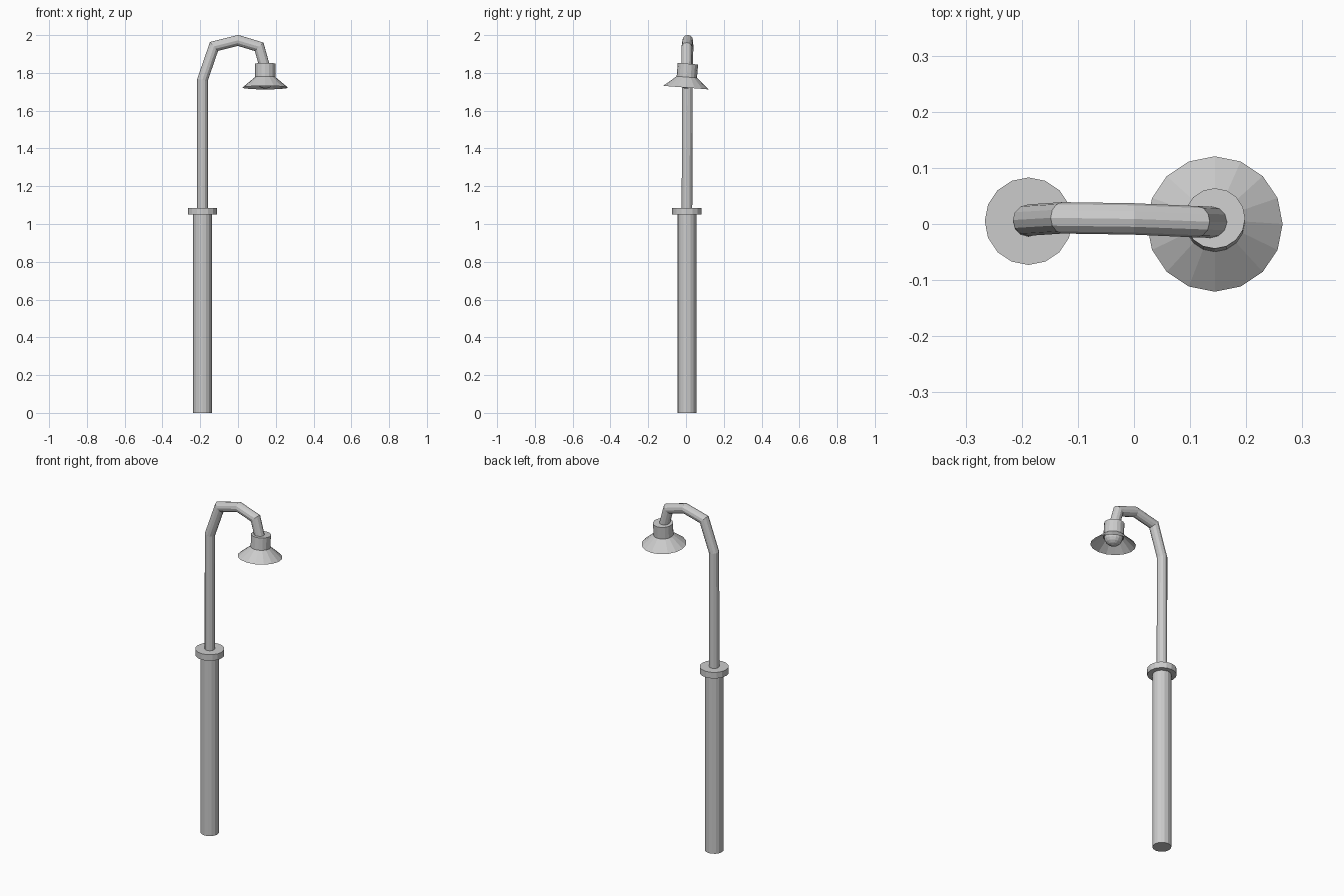
import bpy, bmesh, math
from mathutils import Vector

if "Cube" in bpy.data.objects:
    bpy.data.objects.remove(bpy.data.objects["Cube"])

SIDES = 16


def finish(name, bm):
    bmesh.ops.recalc_face_normals(bm, faces=bm.faces)
    mesh = bpy.data.meshes.new(name)
    bm.to_mesh(mesh)
    bm.free()
    obj = bpy.data.objects.new(name, mesh)
    bpy.context.collection.objects.link(obj)
    return obj


def skin(name, rings, cap_start=True, cap_end=True):
    """Join rings of points with quads, optionally closing the ends."""
    bm = bmesh.new()
    loops = [[bm.verts.new(p) for p in ring] for ring in rings]
    n = len(loops[0])
    for a, b in zip(loops, loops[1:]):
        for i in range(n):
            j = (i + 1) % n
            bm.faces.new((a[i], a[j], b[j], b[i]))
    if cap_start:
        bm.faces.new(loops[0])
    if cap_end:
        bm.faces.new(loops[-1])
    return finish(name, bm)


def lathe(name, profile, location, cap_start=True, cap_end=True, tilt=0):
    """Revolve (radius, height) pairs around a vertical axis."""
    angles = [2 * math.pi * i / SIDES for i in range(SIDES)]
    rings = [[(r * math.cos(a), r * math.sin(a), z) for a in angles]
             for r, z in profile]
    obj = skin(name, rings, cap_start, cap_end)
    obj.location = location
    obj.rotation_euler.x = tilt
    return obj


def pipe(name, path, radius, sides):
    """Sweep a round section along a path with mitred bends."""
    pts = [Vector(p) for p in path]
    dirs = [(b - a).normalized() for a, b in zip(pts, pts[1:])]
    rings = []
    for i, p in enumerate(pts):
        d0, d1 = dirs[max(i - 1, 0)], dirs[min(i, len(dirs) - 1)]
        tangent = (d0 + d1).normalized()
        across = Vector((0, 1, 0)).cross(tangent).normalized()
        side = tangent.cross(across)
        mitre = 1 / tangent.dot(d0)
        rings.append([p + radius * (across * mitre * math.cos(a) + side * math.sin(a))
                      for a in (2 * math.pi * k / sides for k in range(sides))])
    return skin(name, rings)


# Thick lower post and the collar on top of it
POST = (-0.188, 0.005, 0)
lathe("lower_post", [(0.05, 0), (0.05, 1.06)], POST)
lathe("collar", [(0.078, 1.05), (0.078, 1.086)], POST)

# Slim upper post bending over into the arm
pipe("curved_arm", [(-0.188, 0.005, 1.07), (-0.188, 0.007, 1.763),
                    (-0.127, 0.011, 1.94), (0.0, 0.009, 1.972),
                    (0.112, 0.004, 1.938), (0.142, 0.003, 1.83)], 0.028, 12)

# Slightly tilted lamp head: all parts share the rim centre as origin
HEAD = (0.144, 0.0, 1.722)
TILT = math.radians(-4.5)
lathe("lamp_socket", [(0.054, 0.042), (0.054, 0.127)], HEAD, tilt=TILT)
lathe("lamp_shade", [(0.054, 0.056), (0.121, 0)], HEAD,
      cap_start=False, cap_end=False, tilt=TILT)

# Rounded bulb below the socket
bulb_profile = [(0.05 * math.cos(t), 0.045 - 0.05 * math.sin(t))
                for t in (math.radians(d) for d in (0, 20, 40, 60, 80))]
lathe("bulb", bulb_profile, HEAD, tilt=TILT)
